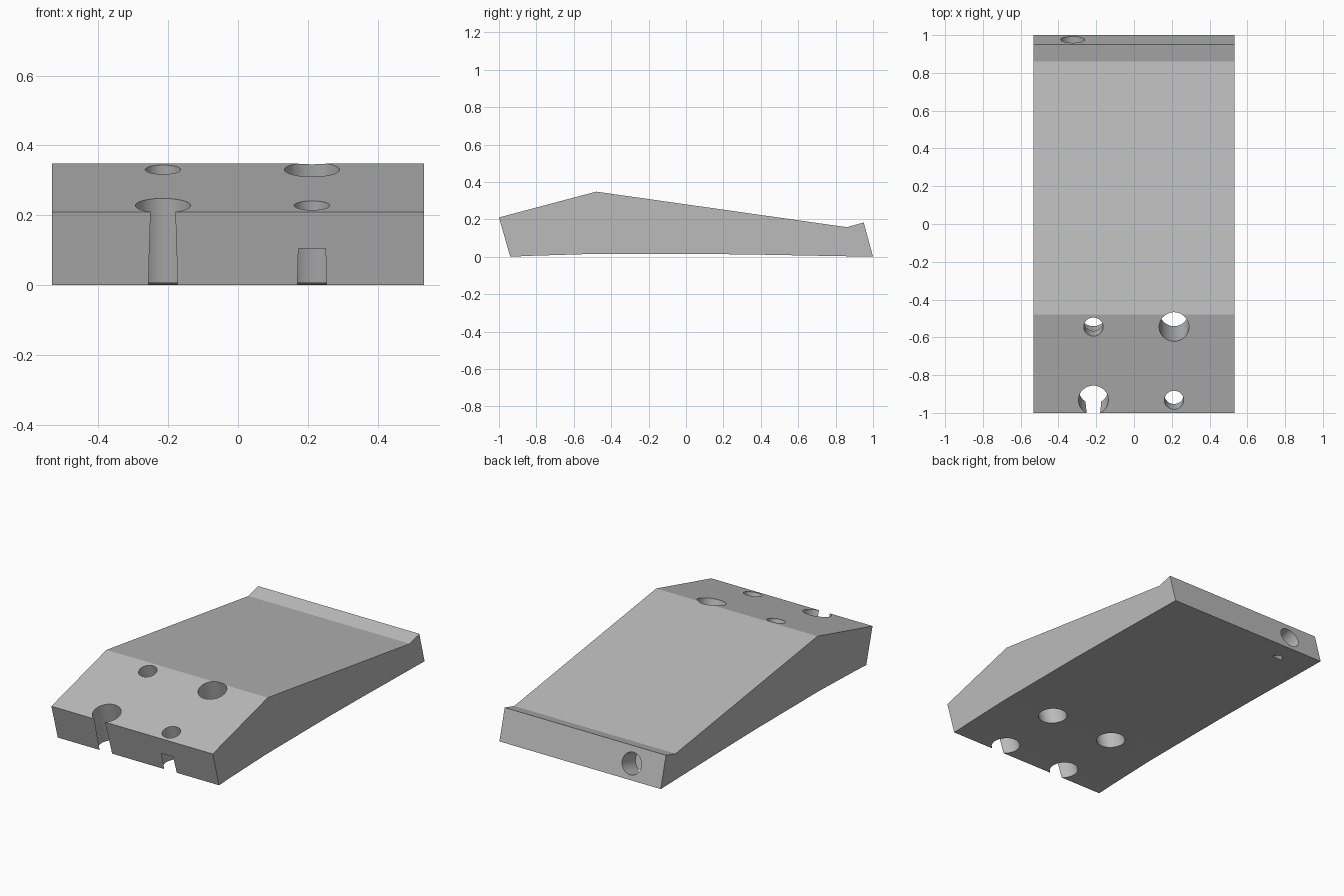
import bpy, bmesh, math
from mathutils import Vector

if "Cube" in bpy.data.objects:
    bpy.data.objects.remove(bpy.data.objects["Cube"])

HALF_WIDTH = 0.533
TILT = math.atan2(0.14, 0.52)          # lean of the front deck

grey = bpy.data.materials.new("plain grey")
grey.use_nodes = True
grey.diffuse_color = (0.5, 0.5, 0.5, 1)
grey.node_tree.nodes["Principled BSDF"].inputs["Base Color"].default_value = (0.5, 0.5, 0.5, 1)

# Wedge body: side profile (y, z) with a slightly arched underside
profile = [(-0.94, 0), (-1, 0.21), (-0.48, 0.348), (0.86, 0.158), (0.95, 0.183), (1, 0),
           (0.72, 0.005), (0.4, 0.011), (0.1, 0.015), (-0.5, 0.015), (-0.83, 0.005)]
bm = bmesh.new()
side = bm.faces.new([bm.verts.new((-HALF_WIDTH, y, z)) for y, z in profile])
swept = bmesh.ops.extrude_face_region(bm, geom=[side])
bmesh.ops.translate(bm, vec=(2 * HALF_WIDTH, 0, 0),
                    verts=[v for v in swept["geom"] if isinstance(v, bmesh.types.BMVert)])
bmesh.ops.recalc_face_normals(bm, faces=bm.faces)
mesh = bpy.data.meshes.new("wedge_body")
bm.to_mesh(mesh)
bm.free()
body = bpy.data.objects.new("wedge_body", mesh)
bpy.context.collection.objects.link(body)
mesh.materials.append(grey)


def drill(mouth, axis, radius, start, end):
    """Cut a round hole along axis, between two distances from its mouth."""
    mouth, axis = Vector(mouth), Vector(axis).normalized()
    bpy.ops.mesh.primitive_cylinder_add(
        vertices=48, radius=radius, depth=abs(end - start),
        location=mouth + axis * (start + end) / 2,
        rotation=axis.to_track_quat('Z', 'Y').to_euler())
    cutter = bpy.context.object
    cutter.name = "hole_cutter"
    cutter.hide_render = True
    cutter.data.materials.append(grey)
    cut = body.modifiers.new("hole", 'BOOLEAN')
    cut.operation, cut.solver, cut.object = 'DIFFERENCE', 'EXACT', cutter
    bpy.context.view_layer.objects.active = body
    bpy.ops.object.modifier_apply(modifier=cut.name)
    bpy.data.objects.remove(cutter)


# Bolt holes square to the front deck: wide ones, and narrow ones counterbored from below
down = (0, math.sin(TILT), -math.cos(TILT))
for x, y, narrow in [(-0.215, -0.932, False), (0.212, -0.932, True),
                     (-0.215, -0.545, True), (0.212, -0.545, False)]:
    mouth = (x, y, 0.21 + (y + 1) * math.tan(TILT))
    if narrow:
        drill(mouth, down, 0.051, -0.1, 0.15)
        drill(mouth, down, 0.079, 0.109, 0.6)
    else:
        drill(mouth, down, 0.079, -0.1, 0.6)

# Blind hole in the back face
drill((-0.325, 0.976, 0.088), (0, -math.cos(TILT), -math.sin(TILT)), 0.063, -0.1, 0.13)

bpy.ops.object.select_all(action='DESELECT')
body.select_set(True)
bpy.context.view_layer.objects.active = body
bpy.ops.object.shade_smooth_by_angle(angle=math.radians(20))
